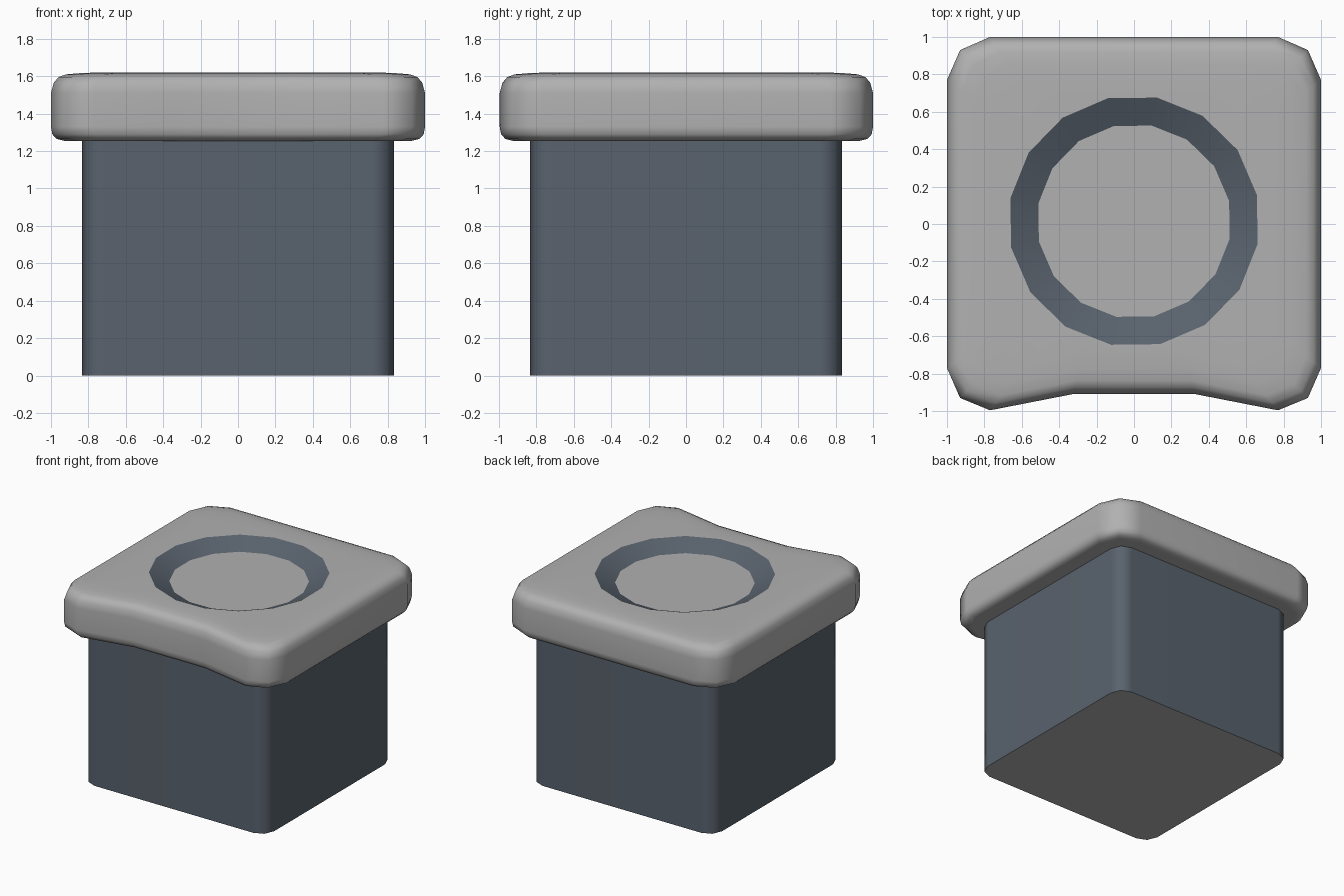
import bpy, bmesh, math

if "Cube" in bpy.data.objects:
    bpy.data.objects.remove(bpy.data.objects["Cube"])


def material(name, rgb):
    m = bpy.data.materials.new(name)
    m.diffuse_color = (*rgb, 1)
    m.use_nodes = True
    m.node_tree.nodes["Principled BSDF"].inputs["Base Color"].default_value = m.diffuse_color
    return m


blue = material("slate_blue", (0.10, 0.123, 0.154))
grey = material("grey", (0.44, 0.44, 0.44))


def ring(bm, points, z, scale=1.0):
    return [bm.verts.new((x * scale, y * scale, z)) for x, y in points]


def skin(bm, a, b, mat=0):
    n = len(a)
    for i in range(n):
        j = (i + 1) % n
        bm.faces.new((a[i], a[j], b[j], b[i])).material_index = mat


def finish(bm, name, mats):
    bmesh.ops.recalc_face_normals(bm, faces=bm.faces)
    mesh = bpy.data.meshes.new(name)
    bm.to_mesh(mesh)
    bm.free()
    ob = bpy.data.objects.new(name, mesh)
    bpy.context.collection.objects.link(ob)
    for m in mats:
        mesh.materials.append(m)
    bpy.ops.object.select_all(action='DESELECT')
    ob.select_set(True)
    bpy.context.view_layer.objects.active = ob
    bpy.ops.object.shade_smooth_by_angle(angle=math.radians(65))
    # Crisp edges wherever the colour changes
    users = {}
    for p in mesh.polygons:
        for key in p.edge_keys:
            users.setdefault(key, set()).add(p.material_index)
    for e in mesh.edges:
        if len(users[e.key]) > 1:
            e.use_edge_sharp = True
    ob.modifiers.new("flat_faces", 'WEIGHTED_NORMAL').keep_sharp = True
    return ob


# Pedestal: square column with softened corners and a grey underside
w, c, d = 0.833, 0.72, 0.80
corner = [(w, c), (d, d), (c, w)]
column = []
for k in range(4):
    for x, y in corner:
        for _ in range(k):
            x, y = -y, x
        column.append((x, y))
bm = bmesh.new()
low, high = ring(bm, column, 0), ring(bm, column, 1.29)
skin(bm, low, high)
bm.faces.new(low).material_index = 1
bm.faces.new(high)
finish(bm, "pedestal", [blue, grey])

# Top slab: rounded outline, front edge dished inwards
half = [(0.33, -0.91), (0.77, -0.996), (0.93, -0.93), (1, -0.77),
        (1, 0.77), (0.93, 0.93), (0.77, 1)]
outline = half + [(-x, y) for x, y in reversed(half)]
profile = [(1.255, 0.93), (1.265, 0.97), (1.29, 0.993), (1.33, 1.0), (1.51, 1.0),
           (1.565, 0.985), (1.595, 0.96), (1.61, 0.92), (1.616, 0.85), (1.62, 0.76)]
bm = bmesh.new()
loops = [ring(bm, outline, z, s) for z, s in profile]
for a, b in zip(loops, loops[1:]):
    skin(bm, a, b)
bm.faces.new(loops[0])


# Sixteen-sided shallow dish with a blue sloping wall
def circle(r):
    return [(r * math.cos(t), 0.015 + r * math.sin(t))
            for t in (math.radians(12 + 22.5 * i) for i in range(16))]


rim, floor = ring(bm, circle(0.672), 1.62), ring(bm, circle(0.52), 1.55)
skin(bm, rim, floor, 1)
bm.faces.new(floor)
edges = [bm.edges.get((l[i - 1], l[i])) for l in (loops[-1], rim) for i in range(len(l))]
bmesh.ops.triangle_fill(bm, edges=edges, use_beauty=True)
finish(bm, "top_slab", [grey, blue])
